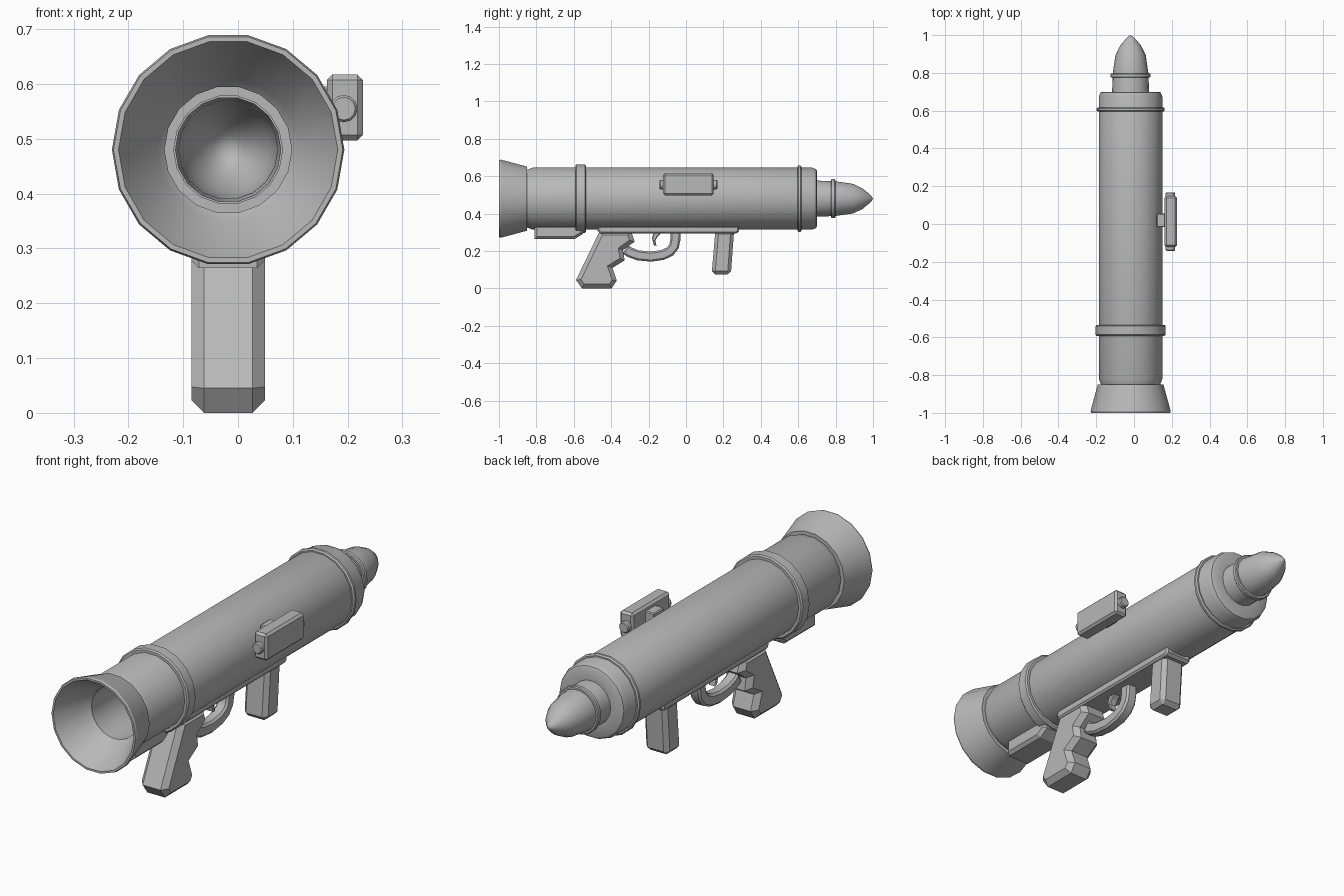
import bpy, bmesh, math

if "Cube" in bpy.data.objects:
    bpy.data.objects.remove(bpy.data.objects["Cube"])

CX, CZ, SIDES = -0.018, 0.48, 18      # tube axis and side count

grey = bpy.data.materials.new("metal_grey")
grey.diffuse_color = (0.48, 0.48, 0.48, 1)
grey.use_nodes = True
grey.node_tree.nodes["Principled BSDF"].inputs["Base Color"].default_value = grey.diffuse_color


def finish(bm, name, smooth=None):
    bmesh.ops.remove_doubles(bm, verts=bm.verts, dist=1e-5)
    bmesh.ops.recalc_face_normals(bm, faces=bm.faces)
    me = bpy.data.meshes.new(name)
    bm.to_mesh(me)
    bm.free()
    if smooth:
        me.shade_smooth()
        me.set_sharp_from_angle(angle=math.radians(smooth))
    me.materials.append(grey)
    ob = bpy.data.objects.new(name, me)
    bpy.context.collection.objects.link(ob)
    return ob


def lathe(name, profile, closed=True, cx=CX, cz=CZ, sides=SIDES):
    """Revolve (y, radius) points about an axis along y."""
    bm = bmesh.new()
    rings = []
    for y, r in profile:
        rings.append([bm.verts.new((cx + r * math.cos(2 * math.pi * i / sides), y,
                                    cz + r * math.sin(2 * math.pi * i / sides)))
                      for i in range(sides)])
    n = len(rings)
    for k in range(n if closed else n - 1):
        a, b = rings[k], rings[(k + 1) % n]
        for i in range(sides):
            j = (i + 1) % sides
            bm.faces.new((a[i], a[j], b[j], b[i]))
    bmesh.ops.dissolve_degenerate(bm, dist=1e-6, edges=bm.edges)
    return finish(bm, name, 31)


def prism(name, outline, half, bevel, smooth=None, cap_only=True):
    """Extrude a (y, z) outline across x, chamfering the edges."""
    bm = bmesh.new()
    f = bm.faces.new([bm.verts.new((CX - half, y, z)) for y, z in outline])
    ext = bmesh.ops.extrude_face_region(bm, geom=[f])
    verts = [g for g in ext["geom"] if isinstance(g, bmesh.types.BMVert)]
    bmesh.ops.translate(bm, verts=verts, vec=(2 * half, 0, 0))
    bmesh.ops.recalc_face_normals(bm, faces=bm.faces)
    edges = [e for e in bm.edges
             if not cap_only or abs(e.verts[0].co.x - e.verts[1].co.x) < 1e-4]
    bmesh.ops.bevel(bm, geom=edges, offset=bevel, segments=1, affect='EDGES')
    return finish(bm, name, smooth)


def box(name, x0, x1, y0, y1, z0, z1, bevel):
    bm = bmesh.new()
    bmesh.ops.create_cube(bm, size=1)
    for v in bm.verts:
        v.co = ((x0 + x1) / 2 + v.co.x * (x1 - x0),
                (y0 + y1) / 2 + v.co.y * (y1 - y0),
                (z0 + z1) / 2 + v.co.z * (z1 - z0))
    bmesh.ops.bevel(bm, geom=bm.edges[:], offset=bevel, segments=1, affect='EDGES')
    return finish(bm, name)


# Hollow launch tube with flared exhaust
lathe("launch_tube", [
    (-1.0, 0.2), (-1.0, 0.209), (-0.99, 0.212), (-0.85, 0.174), (-0.85, 0.157),
    (-0.82, 0.168), (0.675, 0.168), (0.695, 0.16), (0.70, 0.15), (0.70, 0.098),
    (0.66, 0.098), (0.66, 0.116), (-0.85, 0.116), (-0.865, 0.13)])

# Raised bands around the tube
for name, y0, y1, r, c in (("rear_band", -0.592, -0.535, 0.186, 0.006),
                           ("front_band", 0.595, 0.617, 0.18, 0.006)):
    lathe(name, [(y0, 0.16), (y0, r - c), (y0 + c, r), (y1 - c, r), (y1, r - c), (y1, 0.16)])

# Rocket with hollow nose
lathe("rocket", [
    (1.0, 0), (0.993, 0.012), (0.975, 0.03), (0.945, 0.055), (0.895, 0.08),
    (0.80, 0.094), (0.65, 0.1), (0.65, 0.096), (0.80, 0.09), (0.89, 0.076),
    (0.94, 0.05), (0.97, 0.028), (0.985, 0)], closed=False)
lathe("rocket_ring", [(0.775, 0.09), (0.775, 0.102), (0.779, 0.106),
                      (0.794, 0.106), (0.798, 0.102), (0.798, 0.09)])

# Side sight: body, bracket and end lenses
box("sight_body", 0.162, 0.228, -0.122, 0.148, 0.497, 0.617, 0.01)
box("sight_bracket", 0.12, 0.168, -0.017, 0.055, 0.52, 0.595, 0.004)
lathe("sight_lenses", [(-0.142, 0), (-0.142, 0.021), (-0.137, 0.025), (0.163, 0.025),
                       (0.168, 0.021), (0.168, 0)], closed=False, cx=0.193, cz=0.555, sides=12)

# Underside mounts
prism("rail", [(-0.46, 0.335), (-0.475, 0.312), (-0.46, 0.294), (0.27, 0.294),
               (0.283, 0.305), (0.283, 0.335)], 0.067, 0.008)
prism("rear_mount", [(-0.81, 0.34), (-0.81, 0.264), (-0.595, 0.264),
                     (-0.55, 0.292), (-0.55, 0.34)], 0.067, 0.014)

# Pistol grip with finger notches
prism("pistol_grip", [
    (-0.46, 0.31), (-0.588, 0.045), (-0.556, 0.0), (-0.398, 0.0), (-0.37, 0.042),
    (-0.393, 0.11), (-0.328, 0.15), (-0.337, 0.205), (-0.275, 0.25), (-0.295, 0.31)],
    0.067, 0.023)

# Forward grip
prism("forward_grip", [(0.157, 0.31), (0.137, 0.075), (0.24, 0.075), (0.257, 0.31)],
      0.058, 0.018, cap_only=False)

# Trigger guard: ribbon of even thickness along a path
path = [(-0.325, 0.21), (-0.30, 0.193), (-0.257, 0.177), (-0.187, 0.17), (-0.125, 0.179),
        (-0.085, 0.198), (-0.064, 0.225), (-0.057, 0.26), (-0.056, 0.31)]
outer, inner = [], []
for i, (y, z) in enumerate(path):
    a, b = path[max(i - 1, 0)], path[min(i + 1, len(path) - 1)]
    dy, dz = b[0] - a[0], b[1] - a[1]
    s = 0.027 / math.hypot(dy, dz)
    outer.append((y + dz * s, z - dy * s))
    inner.append((y - dz * s, z + dy * s))
prism("trigger_guard", outer + inner[::-1], 0.027, 0.009, smooth=30)

# Trigger
prism("trigger", [(-0.17, 0.305), (-0.182, 0.27), (-0.172, 0.23), (-0.158, 0.228),
                  (-0.164, 0.255), (-0.152, 0.278), (-0.122, 0.305)], 0.018, 0.004)
